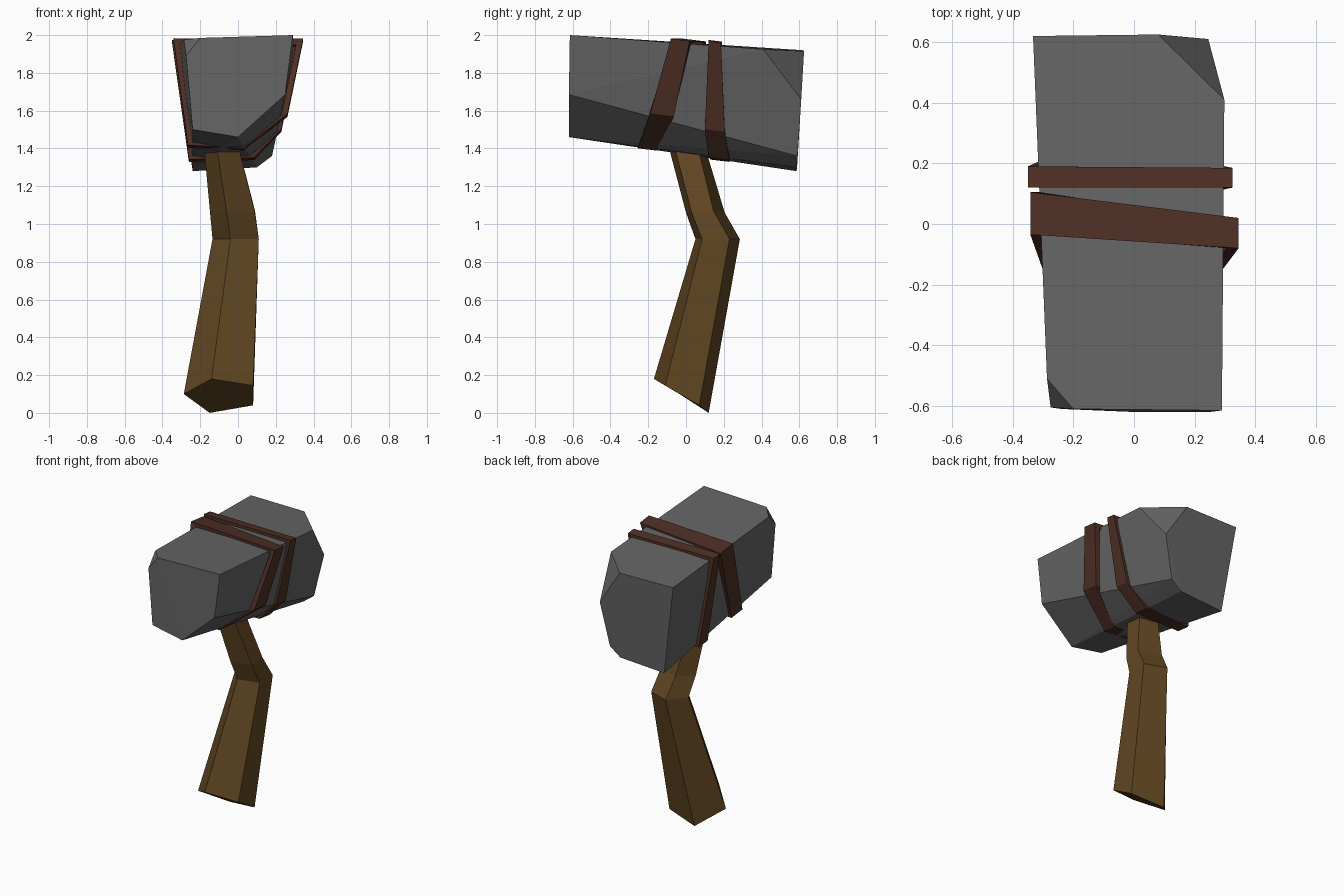
import bpy, bmesh
from mathutils import Vector

if "Cube" in bpy.data.objects:
    bpy.data.objects.remove(bpy.data.objects["Cube"])


def material(name, rgb):
    m = bpy.data.materials.new(name)
    m.diffuse_color = (*rgb, 1)
    m.use_nodes = True
    m.node_tree.nodes["Principled BSDF"].inputs["Base Color"].default_value = m.diffuse_color
    return m


def finish(bm, name, mat):
    bmesh.ops.recalc_face_normals(bm, faces=bm.faces[:])
    me = bpy.data.meshes.new(name)
    bm.to_mesh(me)
    bm.free()
    me.materials.append(mat)
    ob = bpy.data.objects.new(name, me)
    bpy.context.collection.objects.link(ob)
    return ob


def bridge(bm, a, b):
    n = len(a)
    for i in range(n):
        bm.faces.new((a[i], a[(i + 1) % n], b[(i + 1) % n], b[i]))


stone = material("grey stone", (0.13, 0.13, 0.13))
wood = material("brown wood", (0.12, 0.062, 0.016))
leather = material("dark red leather", (0.075, 0.028, 0.018))

# Stone head: convex block with two chipped corners
bm = bmesh.new()
front = [(0.29, -0.615, 2.0), (0.25, -0.62, 1.685), (0, -0.62, 1.46), (-0.24, -0.61, 1.50),
         (-0.275, -0.605, 1.89), (-0.2, -0.61, 1.985), (-0.287, -0.51, 1.975)]
back = [(-0.333, 0.62, 1.92), (-0.24, 0.585, 1.28), (0.10, 0.588, 1.30), (0.18, 0.59, 1.36),
        (0.245, 0.61, 1.66), (0.08, 0.625, 1.915), (0.298, 0.41, 1.925)]
for p in front + back:
    bm.verts.new(p)
bmesh.ops.convex_hull(bm, input=bm.verts[:])
bmesh.ops.dissolve_limit(bm, angle_limit=0.03, verts=bm.verts[:], edges=bm.edges[:])
finish(bm, "stone_head", stone)

# Crooked five-sided handle
rings = [
    [(-0.14, -0.17, 0.18), (0.08, -0.11, 0.145), (0.08, 0.07, 0.04), (-0.15, 0.12, 0.0), (-0.287, -0.035, 0.10)],
    [(-0.04, 0.05, 0.92), (0.11, 0.085, 0.92), (0.11, 0.23, 0.92), (-0.04, 0.285, 0.92), (-0.135, 0.165, 0.92)],
    [(-0.06, 0.0, 1.06), (0.09, 0.03, 1.06), (0.09, 0.145, 1.07), (-0.06, 0.205, 1.06), (-0.148, 0.1, 1.06)],
    [(-0.12, -0.105, 1.46), (-0.01, -0.075, 1.46), (-0.01, 0.05, 1.46), (-0.12, 0.085, 1.46), (-0.185, 0.0, 1.46)],
]
bm = bmesh.new()
loops = [[bm.verts.new(p) for p in r] for r in rings]
for a, b in zip(loops, loops[1:]):
    bridge(bm, a, b)
bm.faces.new(loops[0])
bm.faces.new(loops[-1])
finish(bm, "handle", wood)


# Leather straps: closed bands given by corners (x, z, y_front, y_back)
def strap(name, corners):
    bm = bmesh.new()
    centre = Vector((0, 1.68))
    fo, bo, fi, bi = [], [], [], []
    for x, z, y0, y1 in corners:
        inner = centre + (Vector((x, z)) - centre) * 0.89
        tilt = 0.06 * (y1 - y0)
        fo.append(bm.verts.new((x, y0, z + tilt)))
        bo.append(bm.verts.new((x, y1, z - tilt)))
        fi.append(bm.verts.new((inner.x, y0, inner.y + tilt)))
        bi.append(bm.verts.new((inner.x, y1, inner.y - tilt)))
    for a, b in ((fo, bo), (bo, bi), (bi, fi), (fi, fo)):
        bridge(bm, a, b)
    finish(bm, name, leather)


strap("wide_strap", [(0.345, 1.975, -0.08, 0.02), (0.262, 1.575, -0.19, -0.065), (0.03, 1.395, -0.255, -0.16),
                     (-0.265, 1.41, -0.25, -0.13), (-0.342, 1.975, -0.035, 0.105)])
strap("narrow_strap", [(0.325, 1.965, 0.12, 0.185), (0.23, 1.495, 0.10, 0.205), (0.085, 1.345, 0.12, 0.23),
                       (-0.26, 1.335, 0.13, 0.23), (-0.35, 1.97, 0.12, 0.19)])
